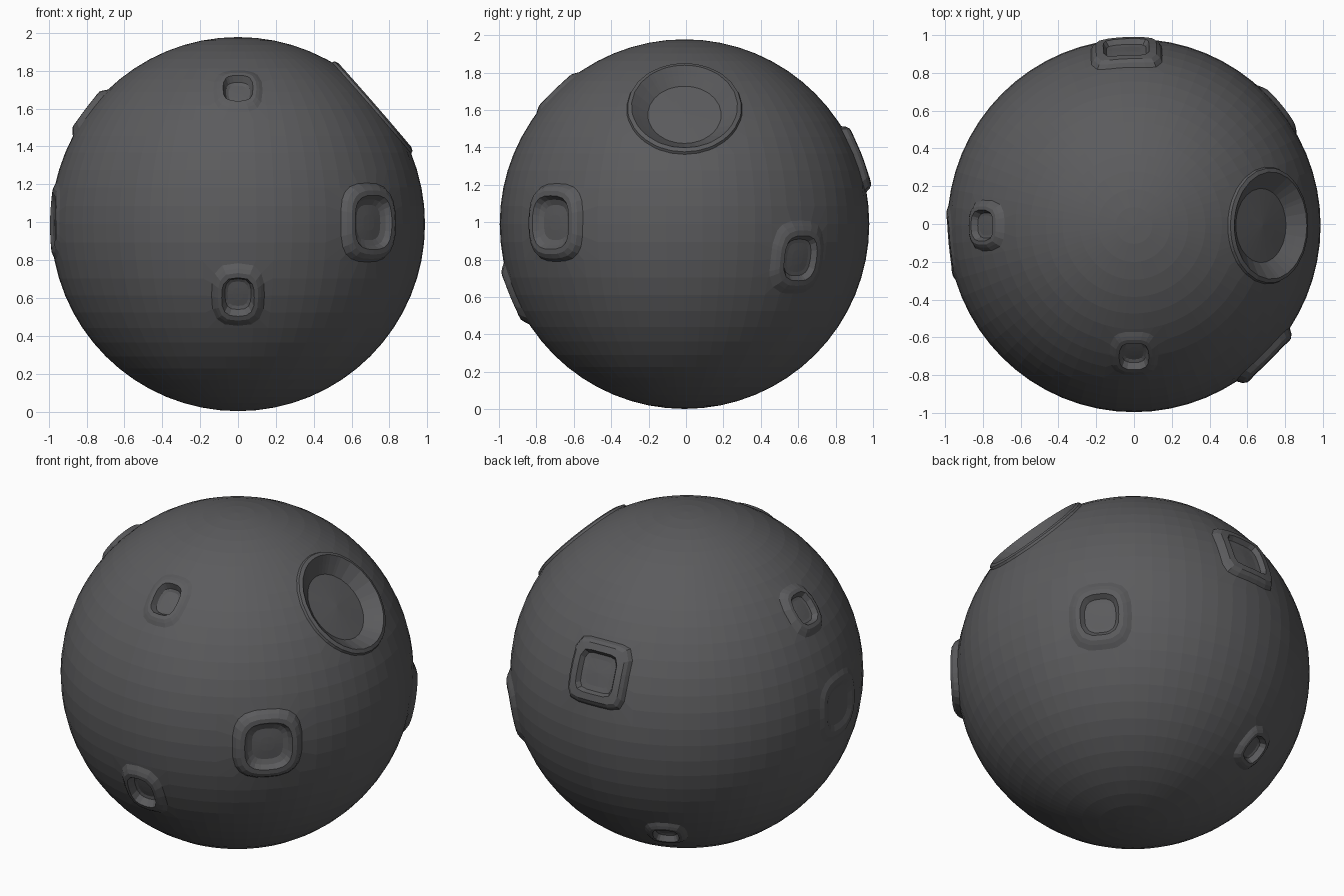
import bpy, bmesh, math
from mathutils import Vector

if "Cube" in bpy.data.objects:
    bpy.data.objects.remove(bpy.data.objects["Cube"])

R = 0.988
CENTRE = Vector((0, -0.008, 0.99))

mat = bpy.data.materials.new("dark_grey_rock")
mat.diffuse_color = (0.105, 0.105, 0.11, 1)
mat.use_nodes = True
mat.node_tree.nodes["Principled BSDF"].inputs["Base Color"].default_value = mat.diffuse_color

bm = bmesh.new()
bmesh.ops.create_uvsphere(bm, u_segments=64, v_segments=32, radius=R)

# Crater profiles: (share of outer radius, height above the sphere)
BIG = [(1.0, 0.0), (0.97, 0.012), (0.9, 0.014), (0.8, -0.03), (0.68, -0.075), (0.35, -0.085)]


def small(rim, floor):
    return [(1.0, 0.0), (0.86, rim * 0.6), (0.74, rim), (0.6, rim),
            (0.5, floor * 0.7), (0.4, floor), (0.2, floor)]


def crater(az, el, half_w, half_h, profile, power=3.0):
    """Cut a hole in the sphere and step rings inward along the profile."""
    az, el = math.radians(az), math.radians(el)
    n = Vector((math.cos(el) * math.cos(az), math.cos(el) * math.sin(az), math.sin(el)))
    east = Vector((-math.sin(az), math.cos(az), 0))
    north = n.cross(east)

    def reach(phi):
        c, s = abs(math.cos(phi)) / half_w, abs(math.sin(phi)) / half_h
        return (c ** power + s ** power) ** (-1 / power)

    doomed = []
    for v in bm.verts:
        x, y = v.co.dot(east), v.co.dot(north)
        if v.co.dot(n) > 0 and math.hypot(x, y) < reach(math.atan2(y, x)) * 1.03:
            doomed.append(v)
    bmesh.ops.delete(bm, geom=doomed, context='VERTS')
    edges = [e for e in bm.edges if e.is_boundary]
    # Walk the open boundary in order
    start = edges[0].verts[0]
    loop, last = [start], None
    while True:
        e = next(e for e in loop[-1].link_edges if e.is_boundary and e is not last)
        v = e.other_vert(loop[-1])
        last = e
        if v is start:
            break
        loop.append(v)
    angles = [math.atan2(v.co.dot(north), v.co.dot(east)) for v in loop]
    count = len(loop)
    for share, height in profile:
        ring = []
        for phi in angles:
            a = reach(phi) * share / R
            side = east * math.cos(phi) + north * math.sin(phi)
            ring.append(bm.verts.new((n * math.cos(a) + side * math.sin(a)) * (R + height)))
        for i in range(count):
            j = (i + 1) % count
            bm.faces.new((loop[i], loop[j], ring[j], ring[i]))
        loop = ring
    hub = bm.verts.new(n * (R + profile[-1][1]))
    for i in range(count):
        bm.faces.new((loop[i], loop[(i + 1) % count], hub))


crater(0, 41, 0.315, 0.325, BIG, 2.0)                       # large upper right
crater(-90, 46, 0.13, 0.16, small(0.015, -0.03))            # front upper
crater(-90, -22.5, 0.14, 0.18, small(0.025, -0.025))        # front lower
crater(-45, 0.5, 0.20, 0.21, [(1, 0), (0.9, 0.025), (0.78, 0.037), (0.66, 0.035),
                              (0.58, 0.005), (0.45, -0.01), (0.2, -0.01)])  # front right
crater(39, -10.5, 0.18, 0.20, small(0.022, -0.01))          # back right
crater(92.5, 21, 0.19, 0.19, [(1, 0), (0.92, 0.02), (0.82, 0.033), (0.62, 0.033),
                              (0.55, 0.005), (0.4, 0.0)], 6.0)              # back, squarish
crater(180, 37, 0.135, 0.155, small(0.025, -0.01))          # left upper
crater(185.5, 1, 0.20, 0.20, [(1, 0), (0.85, 0.008), (0.7, 0.006), (0.55, -0.01),
                              (0.3, -0.015)])               # left, shallow
crater(116, -42, 0.12, 0.13, small(0.02, -0.02))            # back lower

bmesh.ops.recalc_face_normals(bm, faces=bm.faces)
bmesh.ops.translate(bm, verts=bm.verts, vec=CENTRE)
mesh = bpy.data.meshes.new("cratered_moon")
bm.to_mesh(mesh)
bm.free()
mesh.materials.append(mat)
obj = bpy.data.objects.new("cratered_moon", mesh)
bpy.context.collection.objects.link(obj)
